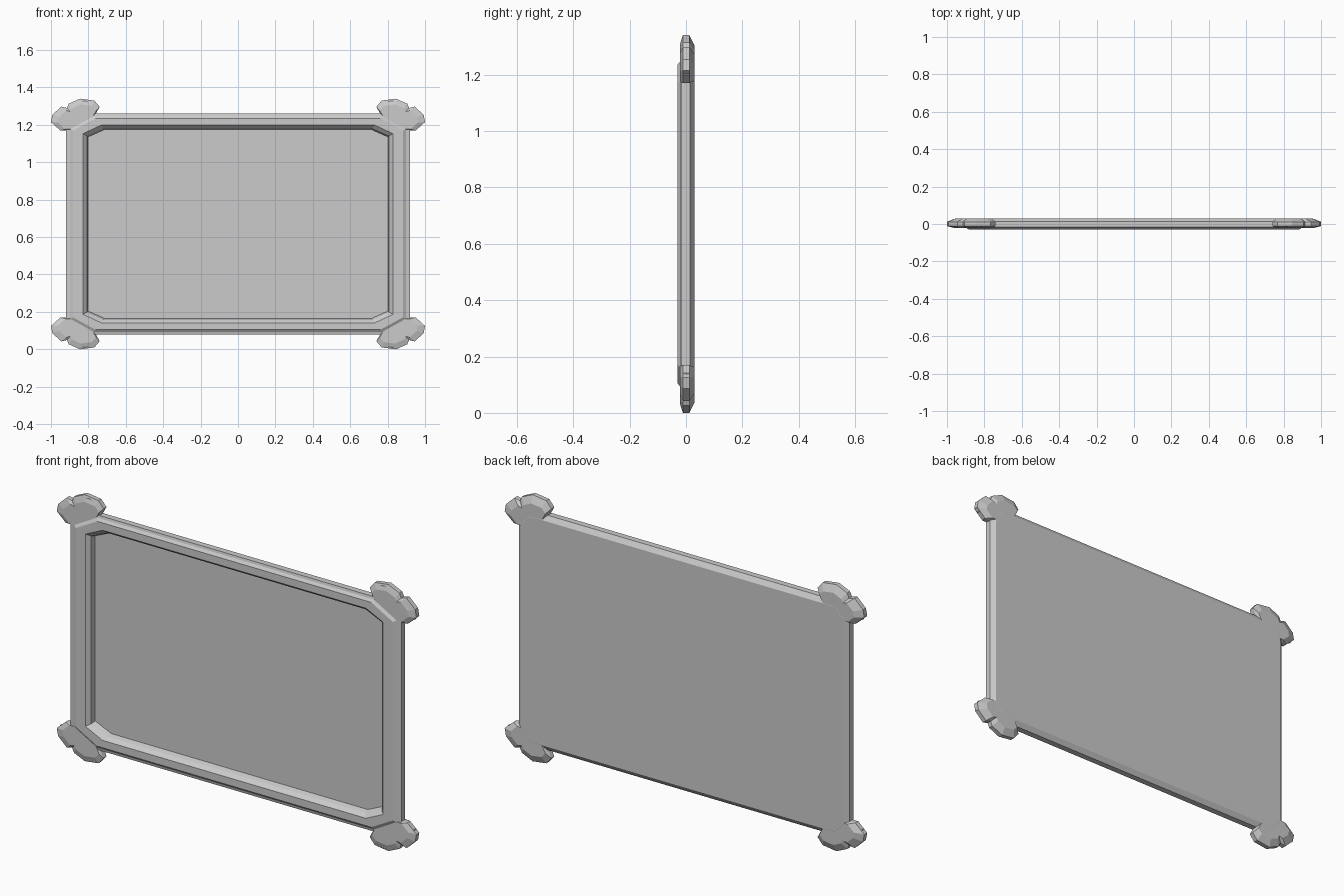
import bpy, bmesh

if "Cube" in bpy.data.objects:
    bpy.data.objects.remove(bpy.data.objects["Cube"])

CZ = 0.67  # height of the frame centre


def loft(name, loops):
    """Skin a closed solid through matching loops of 3D points."""
    bm = bmesh.new()
    rings = [[bm.verts.new(p) for p in loop] for loop in loops]
    n = len(rings[0])
    for a, b in zip(rings, rings[1:]):
        for i in range(n):
            j = (i + 1) % n
            bm.faces.new((a[i], a[j], b[j], b[i]))
    bm.faces.new(rings[0])
    bm.faces.new(rings[-1])
    bmesh.ops.recalc_face_normals(bm, faces=bm.faces)
    me = bpy.data.meshes.new(name)
    bm.to_mesh(me)
    bm.free()
    ob = bpy.data.objects.new(name, me)
    bpy.context.collection.objects.link(ob)
    return ob


def octagon(hx, hz, cx, cz, y):
    """Rectangle with cut corners, at depth y."""
    q = [(hx, hz - cz), (hx - cx, hz), (cx - hx, hz), (-hx, hz - cz),
         (-hx, cz - hz), (cx - hx, -hz), (hx - cx, -hz), (hx, cz - hz)]
    return [(x, y, z + CZ) for x, z in q]


# Framed panel: flat back, bevelled rim, raised front moulding, recessed face
loft("framed_panel", [
    octagon(0.896, 0.566, 0.05, 0.05, 0.03),
    octagon(0.92, 0.59, 0.05, 0.05, 0.014),
    octagon(0.92, 0.59, 0.05, 0.05, -0.017),
    octagon(0.898, 0.578, 0.125, 0.07, -0.02),
    octagon(0.882, 0.565, 0.12, 0.066, -0.03),
    octagon(0.828, 0.528, 0.095, 0.045, -0.03),
    octagon(0.808, 0.512, 0.09, 0.04, -0.012),
    octagon(0.803, 0.505, 0.09, 0.04, 0.012),
])

# Corner guards: notched outline of the upper right one, lofted with bevels
outline = [(0.765, 1.25), (0.74, 1.297), (0.768, 1.33), (0.845, 1.34),
           (0.905, 1.313), (0.915, 1.29), (0.945, 1.298), (0.993, 1.253),
           (1.0, 1.215), (0.95, 1.17), (0.90, 1.17), (0.86, 1.15), (0.80, 1.19)]
layers = [(-0.021, 0.78), (-0.011, 1.0), (0.012, 1.0), (0.0295, 0.74)]
pivot = (0.825, 1.20)


def guard_loop(sx, sz, y, s):
    return [(sx * (pivot[0] + (x - pivot[0]) * s), y,
             CZ + sz * (pivot[1] + (z - pivot[1]) * s - CZ)) for x, z in outline]


for sx, side in ((1, "right"), (-1, "left")):
    for sz, level in ((1, "upper"), (-1, "lower")):
        loft(f"corner_guard_{level}_{side}",
             [guard_loop(sx, sz, y, s) for y, s in layers])

# Small lugs on the rim of each guard
for sx, side in ((1, "right"), (-1, "left")):
    for sz, level in ((1, "upper"), (-1, "lower")):
        for k, (x, z, w, h) in enumerate(((0.82, 1.315, 0.035, 0.022),
                                          (0.965, 1.225, 0.022, 0.03))):
            loft(f"guard_lug_{level}_{side}_{k}", [
                [(sx * (x + dx * w * s), y, CZ + sz * (z + dz * h * s - CZ))
                 for dx, dz in ((-1, -1), (1, -1), (1, 0.4), (0.5, 1), (-0.5, 1), (-1, 0.4))]
                for y, s in ((-0.015, 0.6), (-0.008, 0.9), (0.01, 0.9), (0.016, 0.6))])
